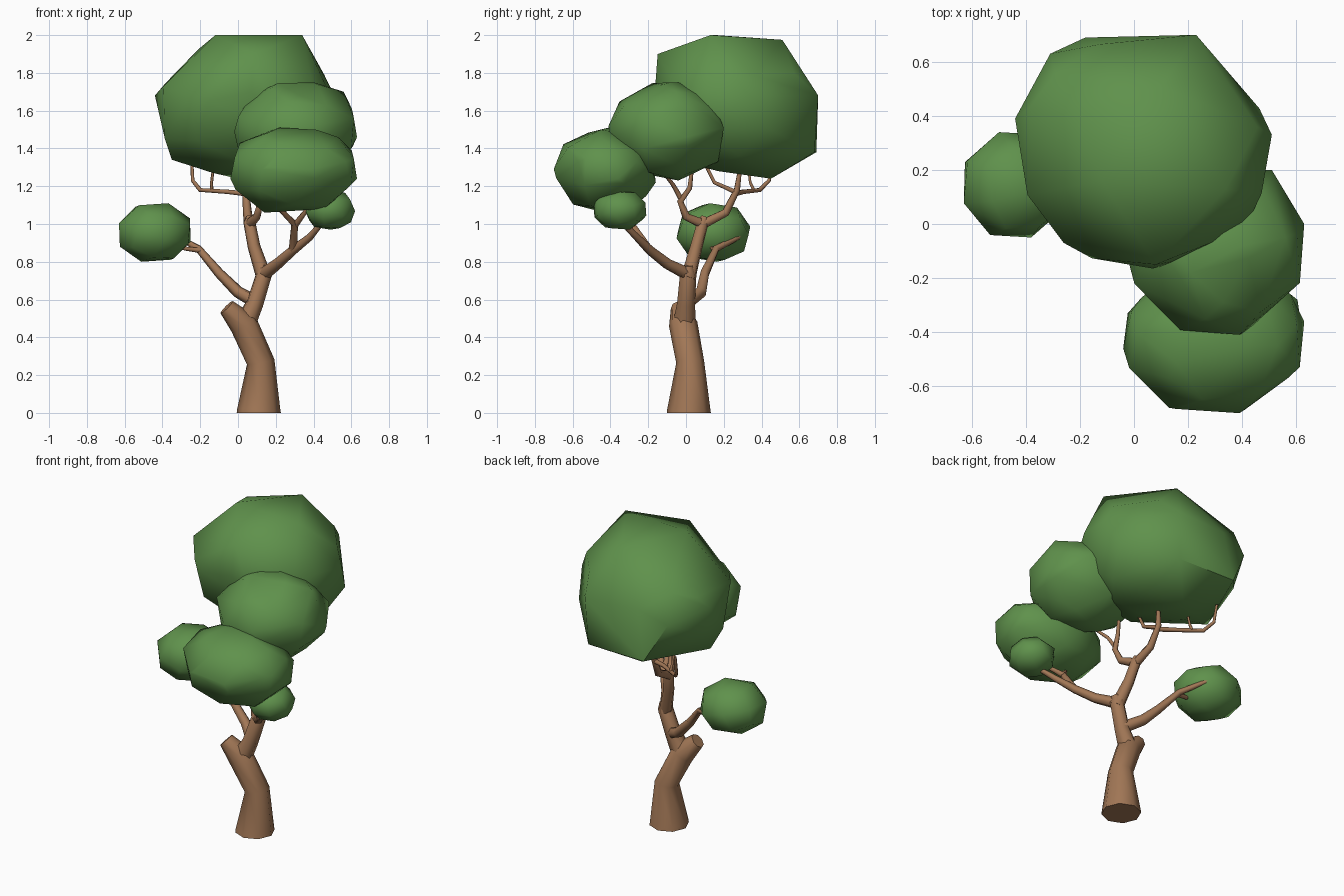
import bpy, bmesh, math
from mathutils import Vector, Euler


def material(name, rgb):
    m = bpy.data.materials.new(name)
    m.diffuse_color = (*rgb, 1)
    return m


BARK = material("bark brown", (0.36, 0.185, 0.093))
LEAF = material("leaf green", (0.115, 0.285, 0.072))


def shade(ob, degrees):
    bpy.ops.object.select_all(action='DESELECT')
    ob.select_set(True)
    bpy.context.view_layer.objects.active = ob
    bpy.ops.object.shade_smooth_by_angle(angle=math.radians(degrees))


def limb(name, paths, resolution=1):
    """Tapered low-poly tubes; every path point is x, y, z, radius."""
    cu = bpy.data.curves.new(name, 'CURVE')
    cu.dimensions = '3D'
    cu.bevel_depth = 1.0
    cu.bevel_resolution = resolution
    cu.use_fill_caps = True
    for path in paths:
        s = cu.splines.new('POLY')
        s.points.add(len(path) - 1)
        for p, (x, y, z, r) in zip(s.points, path):
            p.co = (x, y, z, 1)
            p.radius = r
    ob = bpy.data.objects.new(name, cu)
    bpy.context.collection.objects.link(ob)
    bpy.ops.object.select_all(action='DESELECT')
    ob.select_set(True)
    bpy.context.view_layer.objects.active = ob
    bpy.ops.object.convert(target='MESH')
    ob = bpy.context.view_layer.objects.active
    ob.data.materials.clear()
    ob.data.materials.append(BARK)
    shade(ob, 65)


def sphere_points(lo, hi, turn, scale=1.0):
    """Turned 26-point cube-sphere fitted to a box."""
    rot = Euler(turn).to_matrix()
    steps = (-1, 0, 1)
    pts = [rot @ Vector((x, y, z)).normalized()
           for x in steps for y in steps for z in steps if x or y or z]
    a = [min(p[i] for p in pts) for i in range(3)]
    b = [max(p[i] for p in pts) for i in range(3)]
    mid = (Vector(lo) + Vector(hi)) / 2
    fit = [Vector([lo[i] + (p[i] - a[i]) / (b[i] - a[i]) * (hi[i] - lo[i])
                   for i in range(3)]) for p in pts]
    return [mid + (p - mid) * scale for p in fit]


def hull(name, points):
    """Faceted leaf clump: convex hull of corner points."""
    bm = bmesh.new()
    for p in points:
        bm.verts.new(p)
    bmesh.ops.convex_hull(bm, input=bm.verts[:])
    loose = [v for v in bm.verts if not v.link_faces]
    bmesh.ops.delete(bm, geom=loose, context='VERTS')
    bmesh.ops.recalc_face_normals(bm, faces=bm.faces[:])
    me = bpy.data.meshes.new(name)
    bm.to_mesh(me)
    bm.free()
    me.materials.append(LEAF)
    ob = bpy.data.objects.new(name, me)
    bpy.context.collection.objects.link(ob)
    shade(ob, 50)


def clump(name, points, fill=0.93):
    """Large leaf clump: corner points, rounded out by a sphere inside."""
    lo = [min(p[i] for p in points) for i in range(3)]
    hi = [max(p[i] for p in points) for i in range(3)]
    hull(name, list(points) + sphere_points(lo, hi, (.2, .3, .4), fill))


# Trunk with its broken-off stub leaning left
limb("trunk", [[(.11, .015, 0, .117), (.11, .015, .02, .114), (.12, .022, .27, .074),
                (.03, -.015, .47, .076), (-.06, -.035, .56, .046)]], 2)

# Main fork and central stem
limb("main_fork", [
    [(.03, -.01, .46, .064), (.09, 0, .58, .048), (.14, .012, .74, .044), (.15, .012, .78, .025)],
    [(.14, .01, .71, .042), (.085, .055, .88, .034), (.06, .09, 1.01, .032), (.06, .1, 1.04, .018)]])

# Side limbs
limb("left_limb", [
    [(.09, .01, .59, .036), (0, .08, .64, .032), (-.1, .1, .74, .026),
     (-.21, .16, .87, .019), (-.29, .25, .915, .014), (-.36, .32, .955, .009)],
    [(-.2, .15, .86, .016), (-.28, .14, .87, .012), (-.36, .12, .9, .009)]])
limb("right_limb", [
    [(.13, .02, .73, .036), (.21, -.1, .79, .029), (.29, -.19, .86, .025),
     (.38, -.26, .93, .019), (.43, -.32, .99, .015), (.48, -.36, 1.08, .010)],
    [(.29, -.19, .86, .022), (.30, -.29, 1.0, .019), (.2, -.38, 1.1, .011)],
    [(.30, -.28, .99, .018), (.36, -.37, 1.07, .012), (.37, -.38, 1.14, .009)]])

# Twigs holding the upper crown
limb("crown_twigs", [
    [(.06, .09, 1.0, .028), (.10, 0, 1.04, .022), (.12, -.03, 1.12, .017), (.14, .02, 1.19, .013), (.14, .03, 1.28, .010)],
    [(.12, -.03, 1.14, .014), (.14, -.07, 1.21, .011), (.2, -.11, 1.26, .009)],
    [(.06, .09, 1.0, .029), (.05, .21, 1.06, .024), (.04, .27, 1.18, .018), (.06, .29, 1.32, .010)],
    [(.04, .26, 1.16, .015), (-.05, .3, 1.17, .013), (-.2, .39, 1.18, .012), (-.24, .44, 1.23, .010), (-.245, .46, 1.34, .008)],
    [(-.14, .36, 1.175, .010), (-.14, .34, 1.22, .008), (-.13, .33, 1.3, .007)],
    [(.04, .26, 1.17, .014), (.05, .15, 1.22, .011), (.05, .1, 1.32, .009)]])

# Leaf clumps: cap, shoulder, belly and underside corners
clump("top_leaves", [
    (-.12, .16, 2), (.34, .13, 2), (.10, .51, 1.975),
    (.08, -.15, 1.9), (-.29, .56, 1.8),
    (.23, .70, 1.68), (.51, .33, 1.68), (.41, -.02, 1.66), (.07, -.165, 1.7),
    (-.26, -.07, 1.68), (-.44, .39, 1.68), (-.31, .63, 1.62),
    (-.18, .69, 1.38), (.22, .68, 1.38), (-.35, .25, 1.34), (.40, .28, 1.36),
    (.12, -.02, 1.36), (0, .45, 1.24), (.1, .17, 1.28)], .92)
clump("middle_leaves", [
    (.21, -.18, 1.745), (.40, -.08, 1.75), (.25, .02, 1.745),
    (.07, -.05, 1.68), (.56, -.05, 1.70), (.33, -.29, 1.68), (.36, .13, 1.68),
    (.39, -.41, 1.52), (.15, -.36, 1.47), (-.02, -.14, 1.49), (.56, -.25, 1.5),
    (.63, 0, 1.46), (.51, .20, 1.51), (.15, .2, 1.5),
    (.06, -.1, 1.33), (.3, -.3, 1.32), (.52, -.05, 1.31), (.32, .17, 1.33), (.3, -.04, 1.23)], .95)
clump("front_leaves", [
    (.22, -.41, 1.51), (.13, -.57, 1.45), (.53, -.45, 1.46), (.01, -.4, 1.43), (.3, -.26, 1.46),
    (.13, -.68, 1.29), (.39, -.70, 1.29), (.57, -.57, 1.33), (.63, -.36, 1.24),
    (-.04, -.46, 1.24), (.03, -.27, 1.28), (.58, -.26, 1.33), (.3, -.16, 1.22),
    (.34, -.67, 1.23), (.22, -.57, 1.11), (.46, -.45, 1.08), (.14, -.43, 1.06), (.34, -.27, 1.1)], .95)
hull("left_leaves", sphere_points((-.63, -.05, .80), (-.25, .34, 1.11), (.2, .3, .35)))
hull("right_leaves", sphere_points((.35, -.49, .97), (.62, -.21, 1.18), (.3, -.2, .5)))
